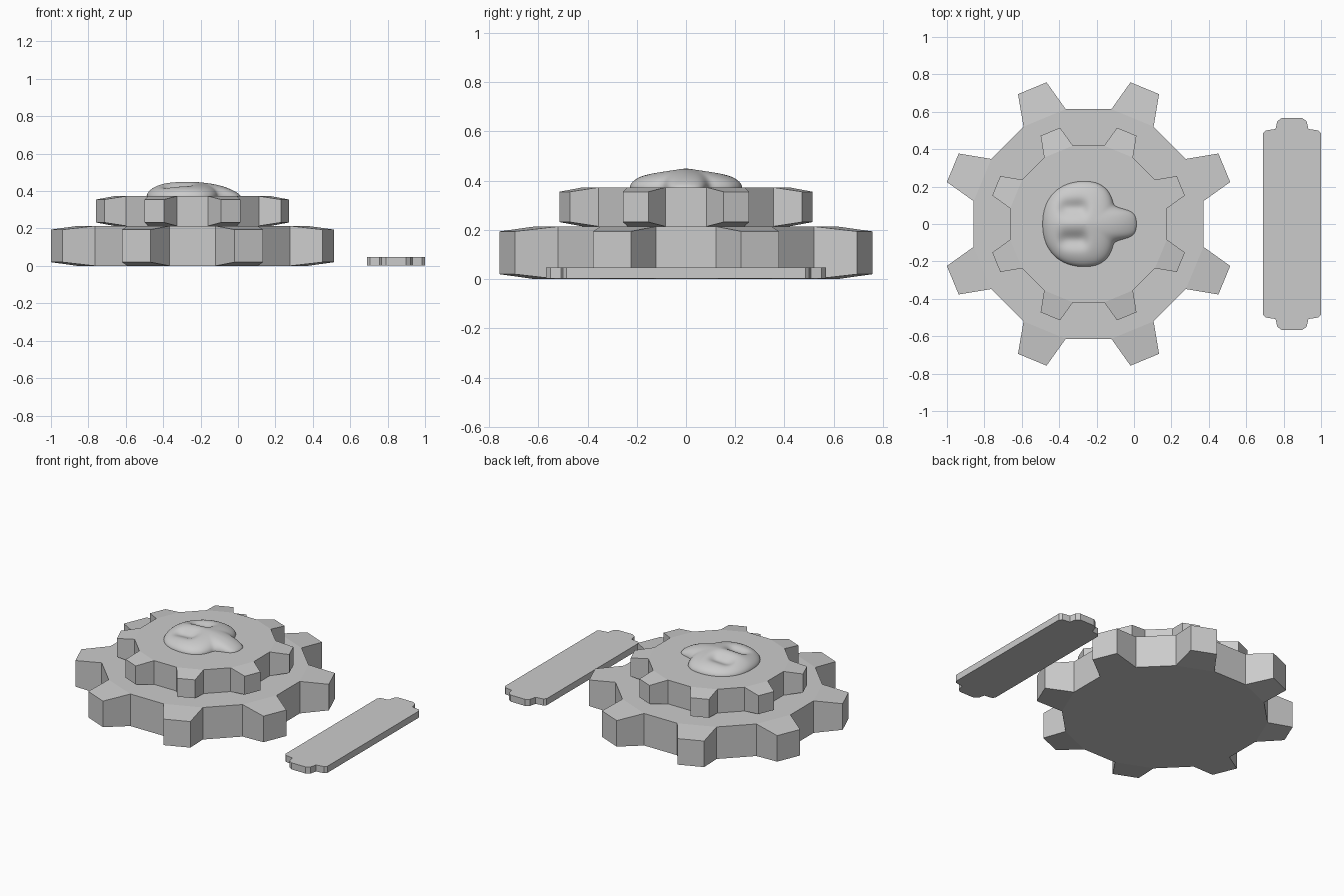
import bpy
import bmesh
from math import cos, sin, radians, degrees, atan2, exp, pi, sqrt

if "Cube" in bpy.data.objects:
    bpy.data.objects.remove(bpy.data.objects["Cube"])

CX = -0.243  # shared axis of the two gears


def finish(name, bm, smooth=None):
    bmesh.ops.recalc_face_normals(bm, faces=bm.faces[:])
    me = bpy.data.meshes.new(name)
    bm.to_mesh(me)
    bm.free()
    ob = bpy.data.objects.new(name, me)
    bpy.context.collection.objects.link(ob)
    if smooth:
        bpy.context.view_layer.objects.active = ob
        ob.select_set(True)
        bpy.ops.object.shade_smooth_by_angle(angle=radians(smooth))
        ob.select_set(False)
    return ob


def gear(name, root_r, tip_r, z0, z1, taper, teeth=8, tip_half=6.0):
    """Disc with teeth that get thinner toward their tips."""
    bm = bmesh.new()
    step = 360 / teeth

    def column(r, deg, inset):
        a = radians(deg)
        x, y = CX + r * cos(a), r * sin(a)
        return [bm.verts.new((x, y, z)) for z in (z0 + inset, z1 - inset)]

    roots, tips = [], []
    for k in range(teeth):
        mid = (k + 0.5) * step
        for s in (-1, 1):
            roots.append(column(root_r, mid + s * step / 4, 0))
            tips.append(column(tip_r, mid + s * tip_half, taper))
    bm.faces.new([c[0] for c in roots][::-1])
    bm.faces.new([c[1] for c in roots])

    def wall(a, b):
        bm.faces.new((a[0], b[0], b[1], a[1]))

    for k in range(teeth):
        a, b = roots[2 * k], roots[2 * k + 1]
        p, q = tips[2 * k], tips[2 * k + 1]
        wall(a, p)
        wall(p, q)
        wall(q, b)
        wall(b, roots[(2 * k + 2) % (2 * teeth)])
        bm.faces.new((a[1], p[1], q[1], b[1]))
        bm.faces.new((b[0], q[0], p[0], a[0]))
    return finish(name, bm)


gear("large_gear", 0.626, 0.79, 0.0, 0.214, 0.02)
gear("small_gear", 0.427, 0.537, 0.214, 0.373, 0.018)

# Sculpted knob: smooth low mound with a snout and two hollows
HX = -0.25
OUTLINE = [(0, .265), (12, .26), (18, .235), (25, .195), (35, .172), (45, .188),
           (60, .212), (75, .225), (90, .228), (105, .233), (120, .24),
           (135, .245), (150, .245), (165, .241), (180, .238)]


def radius(deg):
    d = abs((deg + 180) % 360 - 180)
    for (a0, r0), (a1, r1) in zip(OUTLINE, OUTLINE[1:]):
        if d <= a1:
            return r0 + (r1 - r0) * (d - a0) / (a1 - a0)
    return OUTLINE[-1][1]


def outline(deg):
    return sum(radius(deg + o) for o in (-4, -2, 0, 2, 4)) / 5


def height(x, y, s):
    crown = 0.45 - 0.14 * (sqrt(y * y + 0.0004) - 0.02) - 0.55 * (x + 0.28) ** 2
    hollow = 0.03 * exp(-((x + 0.325) / 0.075) ** 4 - ((abs(y) - 0.085) / 0.045) ** 2)
    return 0.37 + (crown - 0.37) * sqrt(max(0, 1 - s ** 5)) - hollow * (1 - s ** 4)


bm = bmesh.new()
SEG, RINGS = 96, 28
centre = bm.verts.new((HX, 0, height(HX, 0, 0)))
rings = []
for j in range(1, RINGS + 1):
    s = sin(j / RINGS * pi / 2)
    ring = []
    for i in range(SEG):
        deg = i * 360 / SEG
        r = s * outline(deg)
        x, y = HX + r * cos(radians(deg)), r * sin(radians(deg))
        ring.append(bm.verts.new((x, y, height(x, y, s))))
    rings.append(ring)
for i in range(SEG):
    n = (i + 1) % SEG
    bm.faces.new((centre, rings[0][i], rings[0][n]))
    for a, b in zip(rings, rings[1:]):
        bm.faces.new((a[i], b[i], b[n], a[n]))
bm.faces.new(rings[-1][::-1])
finish("sculpted_knob", bm, 50)

# Loose flat bar with a stepped tab at each end
BX, H = 0.8445, 0.047
half = [(.155, .485), (.14, .50), (.088, .508), (.078, .55), (.053, .568)]
quad = half + [(-x, y) for x, y in half[::-1]]
bm = bmesh.new()
pts = quad + [(-x, -y) for x, y in quad]
base = bm.faces.new([bm.verts.new((BX + x, y, 0.003)) for x, y in pts])
top = bmesh.ops.extrude_face_region(bm, geom=[base], use_keep_orig=True)["geom"]
for v in top:
    if isinstance(v, bmesh.types.BMVert):
        v.co.z = H
finish("flat_bar", bm)
